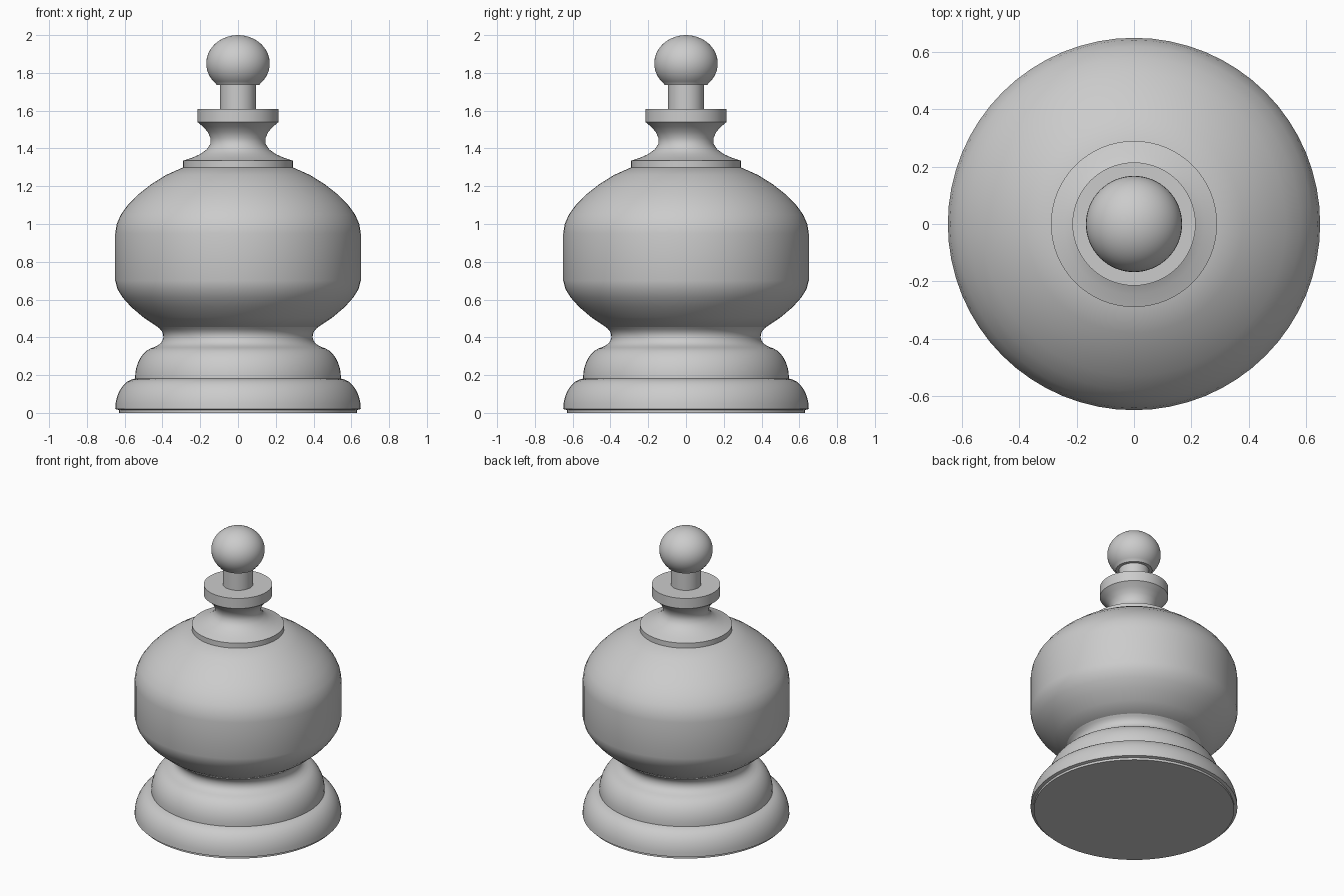
import bpy
import math

if "Cube" in bpy.data.objects:
    bpy.data.objects.remove(bpy.data.objects["Cube"], do_unlink=True)

grey = bpy.data.materials.new("light grey")
grey.use_nodes = True
grey.diffuse_color = (0.6, 0.6, 0.6, 1)
grey.node_tree.nodes["Principled BSDF"].inputs["Base Color"].default_value = (0.6, 0.6, 0.6, 1)

SIDES = 64


def arc(cx, cz, rx, rz, start, end, steps=8):
    """Elliptical arc as (radius, height) points, angles in degrees."""
    angles = [math.radians(start + (end - start) * i / steps) for i in range(steps + 1)]
    return [(cx + rx * math.cos(a), cz + rz * math.sin(a)) for a in angles]


def lathe(name, profile, angle=35):
    """Spin a bottom-to-top profile round z; a radius of zero becomes a pole."""
    verts, rings, faces = [], [], []
    for r, z in profile:
        count = 1 if r < 1e-4 else SIDES
        rings.append([len(verts) + i % count for i in range(SIDES)])
        for i in range(count):
            a = math.tau * i / SIDES
            verts.append((r * math.cos(a), r * math.sin(a), z))
    for low, high in zip(rings, rings[1:]):
        for i in range(SIDES):
            j = (i + 1) % SIDES
            faces.append(tuple(dict.fromkeys((low[i], low[j], high[j], high[i]))))
    mesh = bpy.data.meshes.new(name)
    mesh.from_pydata(verts, [], faces)
    mesh.materials.append(grey)
    obj = bpy.data.objects.new(name, mesh)
    bpy.context.collection.objects.link(obj)
    bpy.ops.object.select_all(action="DESELECT")
    obj.select_set(True)
    bpy.context.view_layer.objects.active = obj
    bpy.ops.object.shade_smooth_by_angle(angle=math.radians(angle))


# Stepped foot: two rounded tiers and a concave waist
lathe("foot", [(0, 0), (0.63, 0), (0.63, 0.015)]
      + arc(0.535, 0.02, 0.115, 0.162, 0, 85)
      + arc(0.425, 0.185, 0.12, 0.165, 0, 80)
      + arc(0.455, 0.405, 0.06, 0.055, 240, 135, 6)
      + [(0.43, 0.46), (0, 0.46)])

# Bulbous body: curved underside, straight band, domed shoulder
lathe("body", [(0, 0.445), (0.41, 0.445), (0.50, 0.505), (0.565, 0.56), (0.61, 0.61),
               (0.638, 0.655), (0.65, 0.70), (0.65, 0.95), (0.642, 1.00), (0.62, 1.05),
               (0.58, 1.105), (0.53, 1.155), (0.46, 1.21), (0.38, 1.26), (0.29, 1.30), (0, 1.30)])

# Spool-shaped neck with a lower flange and an upper collar
lathe("neck", [(0, 1.295), (0.29, 1.295), (0.29, 1.335), (0.245, 1.35), (0.20, 1.37),
               (0.165, 1.395), (0.146, 1.425), (0.146, 1.455), (0.16, 1.487),
               (0.185, 1.515), (0.215, 1.54), (0.215, 1.61), (0, 1.61)])

# Short stem and ball on top
lathe("stem", [(0, 1.60), (0.095, 1.60), (0.095, 1.76), (0, 1.76)])
lathe("ball", [(0, 1.735), (0.115, 1.737)] + arc(0, 1.85, 0.168, 0.15, -46, 90, 20))
